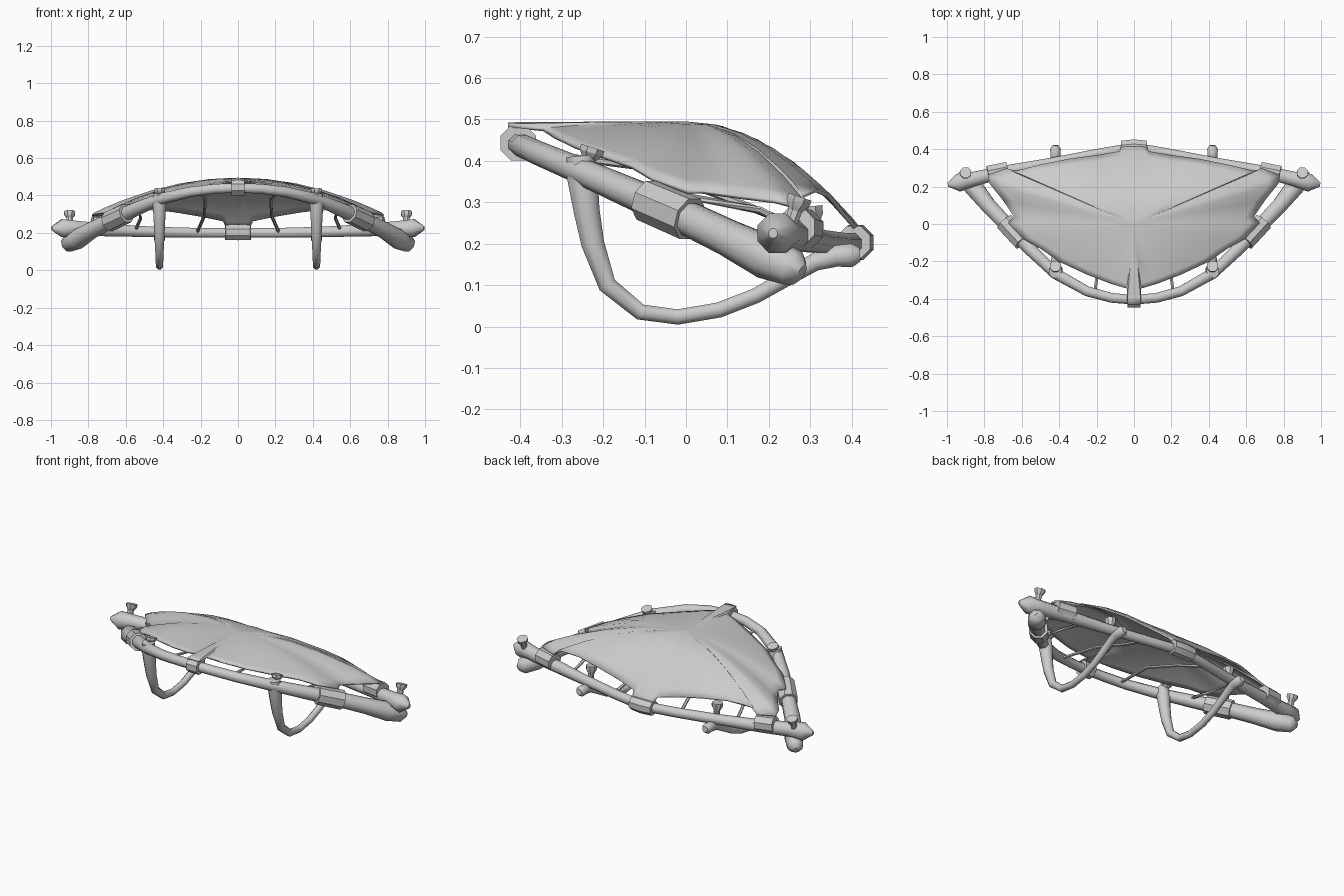
import bpy, bmesh, math
from mathutils import Vector

cube = bpy.data.objects.get("Cube")
if cube:
    bpy.data.objects.remove(cube, do_unlink=True)

mat = bpy.data.materials.new("plain grey")
mat.use_nodes = True
grey = (0.6, 0.6, 0.6, 1)
mat.diffuse_color = grey
mat.node_tree.nodes["Principled BSDF"].inputs["Base Color"].default_value = grey


def finish(name, bm, angle):
    bmesh.ops.recalc_face_normals(bm, faces=bm.faces)
    mesh = bpy.data.meshes.new(name)
    bm.to_mesh(mesh)
    bm.free()
    mesh.materials.append(mat)
    obj = bpy.data.objects.new(name, mesh)
    bpy.context.collection.objects.link(obj)
    bpy.ops.object.select_all(action='DESELECT')
    obj.select_set(True)
    bpy.context.view_layer.objects.active = obj
    bpy.ops.object.shade_smooth_by_angle(angle=math.radians(angle))
    return obj


def tube(name, path, sides=8, angle=50):
    """Sweep a ring along (x, y, z, radius) points."""
    bm = bmesh.new()
    pts = [Vector(p[:3]) for p in path]
    rings = []
    for i, p in enumerate(pts):
        d = (pts[min(i + 1, len(pts) - 1)] - pts[max(i - 1, 0)]).normalized()
        up = Vector((0, 0, 1)) if abs(d.z) < 0.9 else Vector((0, 1, 0))
        if abs(d.x) < 0.01:
            up = Vector((1, 0, 0))
        u = d.cross(up).normalized()
        v = d.cross(u)
        ring = []
        for k in range(sides):
            a = math.tau * (k + 0.5) / sides
            ring.append(bm.verts.new(p + path[i][3] * (u * math.cos(a) + v * math.sin(a))))
        rings.append(ring)
    for a, b in zip(rings, rings[1:]):
        for k in range(sides):
            j = (k + 1) % sides
            bm.faces.new((a[k], a[j], b[j], b[k]))
    bm.faces.new(rings[0])
    bm.faces.new(rings[-1])
    return finish(name, bm, angle)


def flip(path):
    return [(-p[0],) + tuple(p[1:]) for p in path]


def both(name, path, **kw):
    tube("left_" + name, path, **kw)
    tube("right_" + name, flip(path), **kw)


def whole(half):
    return flip(half[:0:-1]) + half


# Bowed front pole, sloping down to the sides
front = [(0, -.405, .44, .028), (.12, -.395, .436, .028), (.25, -.36, .42, .029),
         (.42, -.265, .38, .032), (.55, -.14, .325, .037), (.65, -.035, .28, .041),
         (.78, .1, .215, .045), (.86, .2, .165, .054), (.91, .26, .14, .045), (.92, .28, .13, .02)]
tube("front_pole", whole(front))

# Back pole with pointed ends
back = [(0, .41, .2, .028), (.2, .375, .2, .028), (.45, .325, .205, .03), (.7, .278, .215, .036),
        (.86, .24, .225, .042), (.94, .22, .225, .052), (.995, .21, .225, .012)]
tube("back_pole", whole(back))

# Hide wraps around the poles
tube("front_wrap", [(-.035, -.405, .443, .046), (.035, -.405, .443, .046)], angle=20)
tube("back_wrap", [(-.068, .405, .203, .043), (0, .41, .203, .046), (.068, .405, .203, .043)], angle=20)
both("front_wrap", [(.595, -.095, .305, .053), (.69, .01, .26, .055)], angle=20)
both("back_wrap", [(.675, .287, .235, .049), (.78, .265, .24, .05)], angle=20)

# Curved legs from the front pole to the back pole
leg = [(-.255, .412, .036), (-.25, .36, .04), (-.24, .28, .034), (-.225, .2, .03), (-.19, .1, .024),
       (-.11, .035, .021), (-.02, .023, .02), (.08, .04, .02), (.17, .075, .02), (.24, .115, .021),
       (.31, .155, .023), (.36, .17, .028), (.4, .172, .031), (.42, .174, .018)]
both("leg", [(.42,) + p for p in leg])

# Flared pegs at the joints
peg = [((.42, -.245, .37), (.42, -.225, .432)), ((.9, .25, .24), (.9, .275, .313)),
       ((.42, .31, .19), (.42, .3, .29))]
for n, (low, high) in enumerate(peg):
    lo, hi = Vector(low), Vector(high)
    spots = [(0, .017), (.55, .018), (.8, .031), (1, .032)]
    both("peg_%d" % (n + 1), [tuple(lo.lerp(hi, t)) + (r,) for t, r in spots], angle=30)

# Thin rods under the hide
both("inner_rod", [(.21, -.37, .42, .009), (.175, -.1, .385, .009), (.18, .15, .29, .009), (.22, .37, .2, .009)], sides=6)
both("outer_rod", [(.52, -.17, .34, .009), (.53, 0, .315, .009), (.52, .18, .28, .009), (.55, .31, .21, .009)], sides=6)

# Domed hide with scalloped edges and tabs
edge = [(0, -.43, .488), (.035, -.43, .485), (.035, -.345, .475), (.12, -.32, .46), (.25, -.27, .435),
        (.4, -.2, .41), (.5, -.13, .385), (.59, -.08, .355), (.67, .005, .325), (.64, .04, .325),
        (.7, .13, .312), (.77, .215, .302), (.78, .26, .29), (.68, .295, .285), (.64, .283, .315),
        (.5, .315, .328), (.35, .345, .315), (.2, .365, .29), (.08, .385, .265), (.06, .425, .22), (0, .43, .22)]
loop = edge + flip(edge[-2:0:-1])
bm = bmesh.new()
crown = .49
steps = (.2, .4, .6, .8, .92, 1)
rings = [[bm.verts.new((x * t, y * t, crown + (z - crown) * t * t)) for x, y, z in loop] for t in steps]
middle = bm.verts.new((0, 0, crown))
for k in range(len(loop)):
    j = (k + 1) % len(loop)
    bm.faces.new((middle, rings[0][k], rings[0][j]))
    for a, b in zip(rings, rings[1:]):
        bm.faces.new((a[k], b[k], b[j], a[j]))
hide = finish("stretched_hide", bm, 40)
solid = hide.modifiers.new("thickness", 'SOLIDIFY')
solid.thickness = .01
solid.offset = 0
